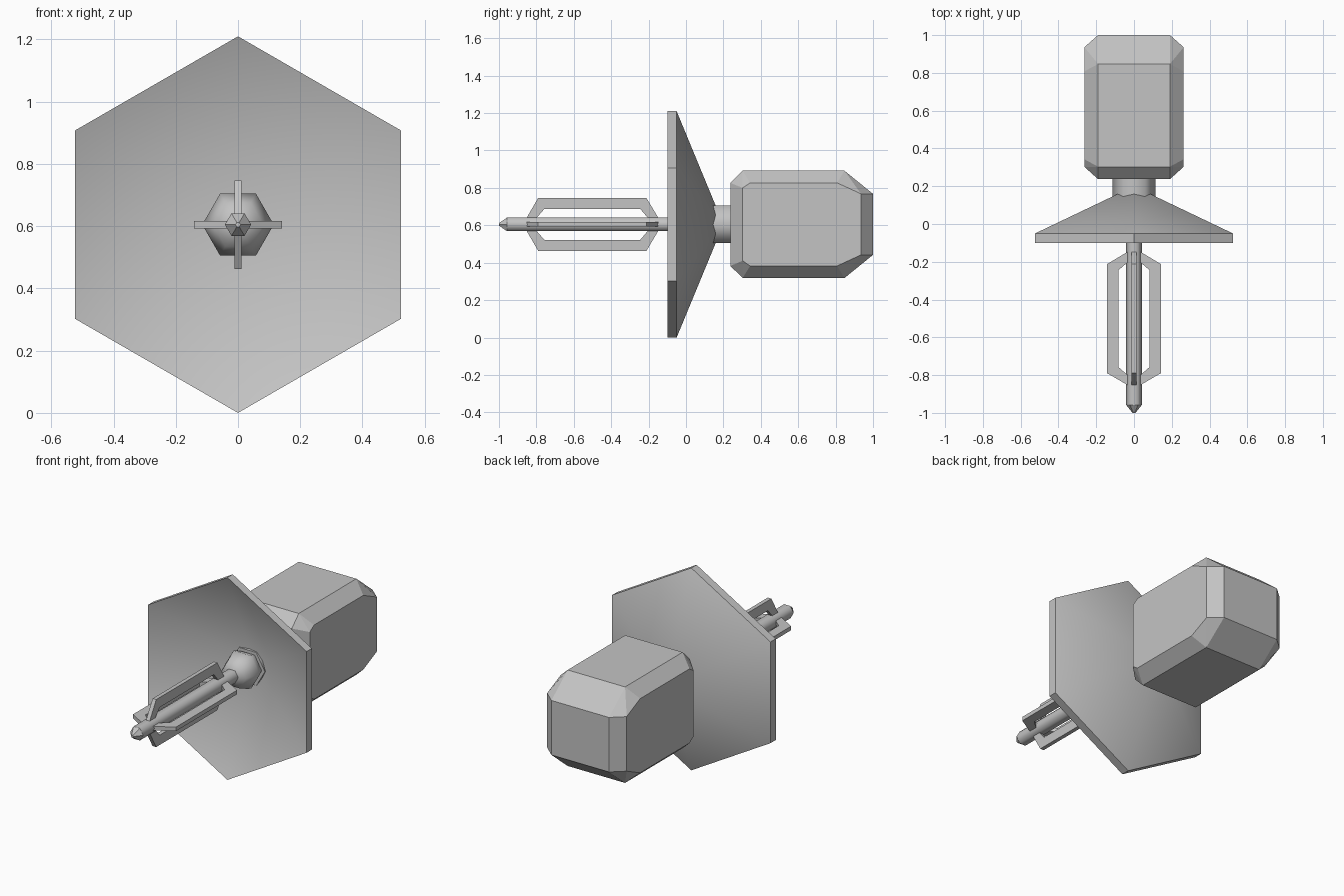
import bpy, bmesh
from math import pi, sin, cos, radians

cube = bpy.data.objects.get("Cube")
if cube:
    bpy.data.objects.remove(cube, do_unlink=True)

CZ = 0.605  # height of the long axis

grey = bpy.data.materials.new("plain_grey")
grey.use_nodes = True
grey.diffuse_color = (0.55, 0.55, 0.55, 1)
grey.node_tree.nodes["Principled BSDF"].inputs["Base Color"].default_value = (0.55, 0.55, 0.55, 1)


def finish(name, bm, smooth=None):
    bmesh.ops.recalc_face_normals(bm, faces=bm.faces)
    mesh = bpy.data.meshes.new(name)
    bm.to_mesh(mesh)
    bm.free()
    mesh.materials.append(grey)
    obj = bpy.data.objects.new(name, mesh)
    bpy.context.collection.objects.link(obj)
    if smooth:
        bpy.ops.object.select_all(action="DESELECT")
        obj.select_set(True)
        bpy.context.view_layer.objects.active = obj
        bpy.ops.object.shade_smooth_by_angle(angle=radians(smooth))
    return obj


def hex_lathe(name, profile, start=0.0, smooth=62):
    """Six-sided solid around the y axis from (radius, y) points."""
    bm = bmesh.new()
    rings = []
    for r, y in profile:
        if r == 0:
            rings.append([bm.verts.new((0, y, CZ))] * 6)
        else:
            angles = [start + i * pi / 3 for i in range(6)]
            rings.append([bm.verts.new((r * cos(a), y, CZ + r * sin(a))) for a in angles])
    for a, b in zip(rings, rings[1:]):
        for i in range(6):
            j = (i + 1) % 6
            bm.faces.new(list(dict.fromkeys((a[i], a[j], b[j], b[i]))))
    for ring, (r, y) in ((rings[0], profile[0]), (rings[-1], profile[-1])):
        if r > 0:
            bm.faces.new(ring)
    return finish(name, bm, smooth)


# Dish: hollow hexagonal cone with a corner at the top
hex_lathe("dish", [(0, 0.15), (0.605, -0.10), (0.605, -0.05), (0, 0.20)], pi / 2, 40)

# Feed ball inside the dish, neck behind it, antenna rod in front
hex_lathe("feed_ball", [(0, -0.075), (0.081, -0.041), (0.115, 0.04), (0.081, 0.121), (0, 0.155)])
hex_lathe("neck", [(0.115, 0.09), (0.115, 0.26)])
hex_lathe("antenna_rod", [(0.042, -0.957), (0.042, 0.0)])
hex_lathe("antenna_tip", [(0.008, -1.0), (0.042, -0.957)], smooth=30)

# Four open loops around the rod: (distance from axis, y) outlines
outer = [(0.03, -0.855), (0.142, -0.79), (0.142, -0.212), (0.03, -0.145)]
inner = [(0.03, -0.803), (0.083, -0.757), (0.083, -0.245), (0.03, -0.20)]
HALF = 0.012
for name, dx, dz in (("left", 1, 0), ("right", -1, 0), ("top", 0, 1), ("bottom", 0, -1)):
    bm = bmesh.new()

    def side(t):
        return [[bm.verts.new((dx * r + dz * t, y, CZ + dz * r + dx * t)) for r, y in line]
                for line in (outer, inner)]

    (o1, i1), (o2, i2) = side(-HALF), side(HALF)
    for k in range(3):
        for a, b in ((o1, i1), (i1, i2), (i2, o2), (o2, o1)):
            bm.faces.new((a[k], a[k + 1], b[k + 1], b[k]))
    for k in (0, 3):
        bm.faces.new((o1[k], i1[k], i2[k], o2[k]))
    finish(name + "_antenna_loop", bm)

# Chamfered body: hull of one mirrored quarter of its corners
corners = [
    (0.19, 0.237, 0.222),
    (0.19, 0.303, 0.287), (0.19, 0.847, 0.287),
    (0.263, 0.303, 0.195), (0.263, 0.343, 0.222),
    (0.263, 0.808, 0.222), (0.263, 0.936, 0.163),
    (0.19, 1.0, 0.163),
]
bm = bmesh.new()
for sx in (-1, 1):
    for sz in (-1, 1):
        for x, y, z in corners:
            bm.verts.new((sx * x, y, CZ + sz * z))
bmesh.ops.convex_hull(bm, input=bm.verts)
bmesh.ops.dissolve_limit(bm, angle_limit=radians(3), verts=bm.verts, edges=bm.edges)
finish("body", bm)
